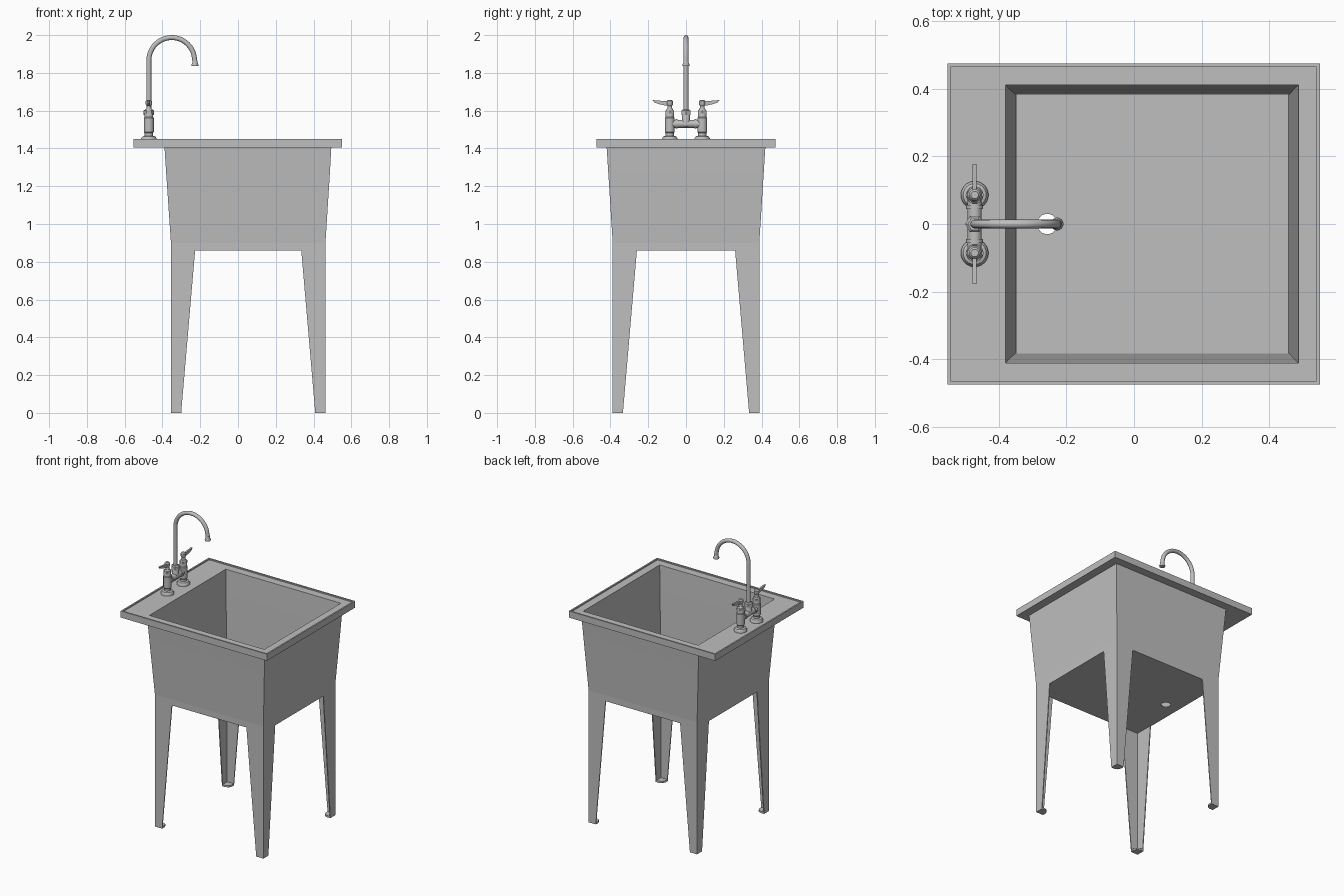
import bpy, bmesh, math
from mathutils import Vector

cube = bpy.data.objects.get("Cube")
if cube:
    bpy.data.objects.remove(cube, do_unlink=True)

grey = bpy.data.materials.new("light_grey")
grey.use_nodes = True
colour = (0.52, 0.52, 0.52, 1)
grey.diffuse_color = colour
grey.node_tree.nodes["Principled BSDF"].inputs["Base Color"].default_value = colour


def finish(ob, smooth):
    ob.data.materials.clear()
    ob.data.materials.append(grey)
    if smooth:
        bpy.ops.object.select_all(action='DESELECT')
        ob.select_set(True)
        bpy.context.view_layer.objects.active = ob
        bpy.ops.object.shade_smooth_by_angle(angle=math.radians(35))
    return ob


def loft(name, rings, closed=False, smooth=False):
    """Skin a list of equal rings; cap the ends, or join last to first."""
    bm = bmesh.new()
    loops = [[bm.verts.new(p) for p in ring] for ring in rings]
    n = len(loops[0])
    pairs = list(zip(loops, loops[1:]))
    if closed:
        pairs.append((loops[-1], loops[0]))
    else:
        bm.faces.new(loops[0])
        bm.faces.new(loops[-1])
    for a, b in pairs:
        for i in range(n):
            j = (i + 1) % n
            bm.faces.new((a[i], a[j], b[j], b[i]))
    bmesh.ops.recalc_face_normals(bm, faces=bm.faces)
    mesh = bpy.data.meshes.new(name)
    bm.to_mesh(mesh)
    bm.free()
    ob = bpy.data.objects.new(name, mesh)
    bpy.context.collection.objects.link(ob)
    return finish(ob, smooth)


def lathe(name, profile, origin, axis=(0, 0, 1), sides=24):
    """Turn (radius, height) pairs around an axis through origin."""
    turn = Vector((0, 0, 1)).rotation_difference(Vector(axis))
    rings = []
    for r, h in profile:
        ring = []
        for i in range(sides):
            a = math.tau * i / sides
            ring.append(Vector(origin) + turn @ Vector((r * math.cos(a), r * math.sin(a), h)))
        rings.append(ring)
    return loft(name, rings, smooth=sides > 8)


def prism(name, points, axis, lo, hi):
    """Extrude a flat outline along x, y or z from lo to hi."""
    def place(p, d):
        q = list(p)
        q.insert(axis, d)
        return q
    return loft(name, [[place(p, d) for p in points] for d in (lo, hi)])


def curve_mesh(name, curve, smooth):
    ob = bpy.data.objects.new(name, curve)
    bpy.context.collection.objects.link(ob)
    bpy.ops.object.select_all(action='DESELECT')
    ob.select_set(True)
    bpy.context.view_layer.objects.active = ob
    bpy.ops.object.convert(target='MESH')
    return finish(bpy.context.view_layer.objects.active, smooth)


def add_poly(curve, points, cyclic):
    s = curve.splines.new('POLY')
    s.points.add(len(points) - 1)
    for p, co in zip(s.points, points):
        p.co = (*co, 1)
    s.use_cyclic_u = cyclic


def rect(x0, x1, y, z):
    return [(x0, -y, z), (x1, -y, z), (x1, y, z), (x0, y, z)]


# Basin with rim: inside wall, deck, raised lip, rim edge, outside wall
LEFT, RIGHT, SIDE, BASE = -0.355, 0.463, 0.388, 0.86
loft("basin", [
    rect(-0.35, 0.458, 0.383, BASE),
    rect(-0.353, 0.461, 0.385, 0.9),
    rect(-0.373, 0.478, 0.403, 1.28),
    rect(-0.38, 0.487, 0.412, 1.442),
    rect(-0.543, 0.541, 0.465, 1.442),
    rect(-0.543, 0.541, 0.465, 1.45),
    rect(-0.553, 0.551, 0.475, 1.45),
    rect(-0.553, 0.551, 0.475, 1.405),
    rect(-0.389, 0.494, 0.42, 1.405),
    rect(-0.381, 0.487, 0.412, 1.28),
    rect(LEFT, RIGHT, SIDE, 0.9),
    rect(LEFT, RIGHT, SIDE, BASE),
], closed=True)

# Basin floor with a round drain hole
floor = bpy.data.curves.new("basin_floor", 'CURVE')
floor.dimensions = '2D'
floor.fill_mode = 'BOTH'
floor.extrude = 0.004
add_poly(floor, [(x, y, 0) for x, y, _ in rect(-0.35, 0.458, 0.383, 0)], True)
add_poly(floor, [(-0.257 + 0.03 * math.cos(math.tau * i / 24),
                  0.03 * math.sin(math.tau * i / 24), 0) for i in range(24)], True)
floor_ob = curve_mesh("basin_floor", floor, False)
floor_ob.location.z = BASE + 0.004

# Four tapered angle legs, each two thin panels and a foot plate
THICK = 0.006
for x, sx, xname in ((LEFT, 1, "right"), (RIGHT, -1, "left")):
    for y, sy, yname in ((-SIDE, 1, "front"), (SIDE, -1, "back")):
        tag = f"{yname}_{xname}_leg"

        def taper(start, s):
            return [(start, BASE), (start + s * 0.128, BASE),
                    (start + s * 0.054, 0), (start, 0)]
        prism(tag + "_wide_panel", taper(x, sx), 1, y, y + sy * THICK)
        prism(tag + "_side_panel", taper(y, sy), 0, x, x + sx * THICK)
        outline = [(0, 0), (0.054, 0), (0.054, 0.025), (0.045, 0.045),
                   (0.025, 0.054), (0, 0.054)]
        prism(tag + "_foot", [(x + sx * (a + 0.001), y + sy * (b + 0.001))
                              for a, b in outline], 2, 0, 0.012)

# Tap columns with flange, body, neck and lever
FX, PIPE = -0.472, 0.013
for s, tag in ((-1, "front"), (1, "back")):
    y = s * 0.086
    lathe(tag + "_tap_flange", [(0.041, 0), (0.041, 0.012), (0.034, 0.022), (0.022, 0.026)],
          (FX, y, 1.441))
    lathe(tag + "_tap_column", [(0.022, 0), (0.022, 0.02), (0.026, 0.025), (0.026, 0.1),
                                (0.023, 0.104), (0.023, 0.135), (0.016, 0.147)],
          (FX, y, 1.462))
    lathe(tag + "_tap_nut", [(0.027, 0), (0.027, 0.015)], (FX, y, 1.585), sides=6)
    lathe(tag + "_handle_neck", [(0.014, 0), (0.012, 0.02), (0.017, 0.028), (0.017, 0.045),
                                 (0.011, 0.052)], (FX, y, 1.605))
    lever = [(0.083, 1.625), (0.108, 1.627), (0.145, 1.635), (0.167, 1.643),
             (0.177, 1.656), (0.13, 1.652), (0.083, 1.648)]
    prism(tag + "_lever", [(s * a, z) for a, z in lever], 0, FX - 0.006, FX + 0.006)

# Bridge between the columns and its centre fitting
lathe("bridge_pipe", [(0.021, -0.086), (0.021, 0.086)], (FX, 0, 1.53), (0, 1, 0))
for s, tag in ((-1, "front"), (1, "back")):
    lathe(tag + "_bridge_collar", [(0.025, 0), (0.025, 0.012)],
          (FX, s * 0.05 - 0.006, 1.53), (0, 1, 0))
lathe("spout_socket", [(0.022, 0), (0.022, 0.055), (0.019, 0.062)], (FX, 0, 1.52))
lathe("spout_nut", [(0.028, 0), (0.028, 0.022), (0.02, 0.028)], (FX, 0, 1.578), sides=6)

# Gooseneck spout
R, TOP = 0.121, 1.866
spout = bpy.data.curves.new("spout", 'CURVE')
spout.dimensions = '3D'
spout.bevel_depth = PIPE
spout.bevel_resolution = 4
spout.use_fill_caps = True
arc = [math.pi * (1 - i / 24) for i in range(24)]
path = [(FX, 0, 1.58)]
path += [(FX + R + R * math.cos(a), 0, TOP + R * math.sin(a)) for a in arc]
path.append((FX + 2 * R + 0.002, 0, TOP - 0.012))
add_poly(spout, path, False)
curve_mesh("spout", spout, True)
lathe("spout_tip", [(0.018, 0), (0.019, 0.006), (0.014, 0.018), (0.013, 0.03)],
      (FX + 2 * R + 0.002, 0, 1.836))
